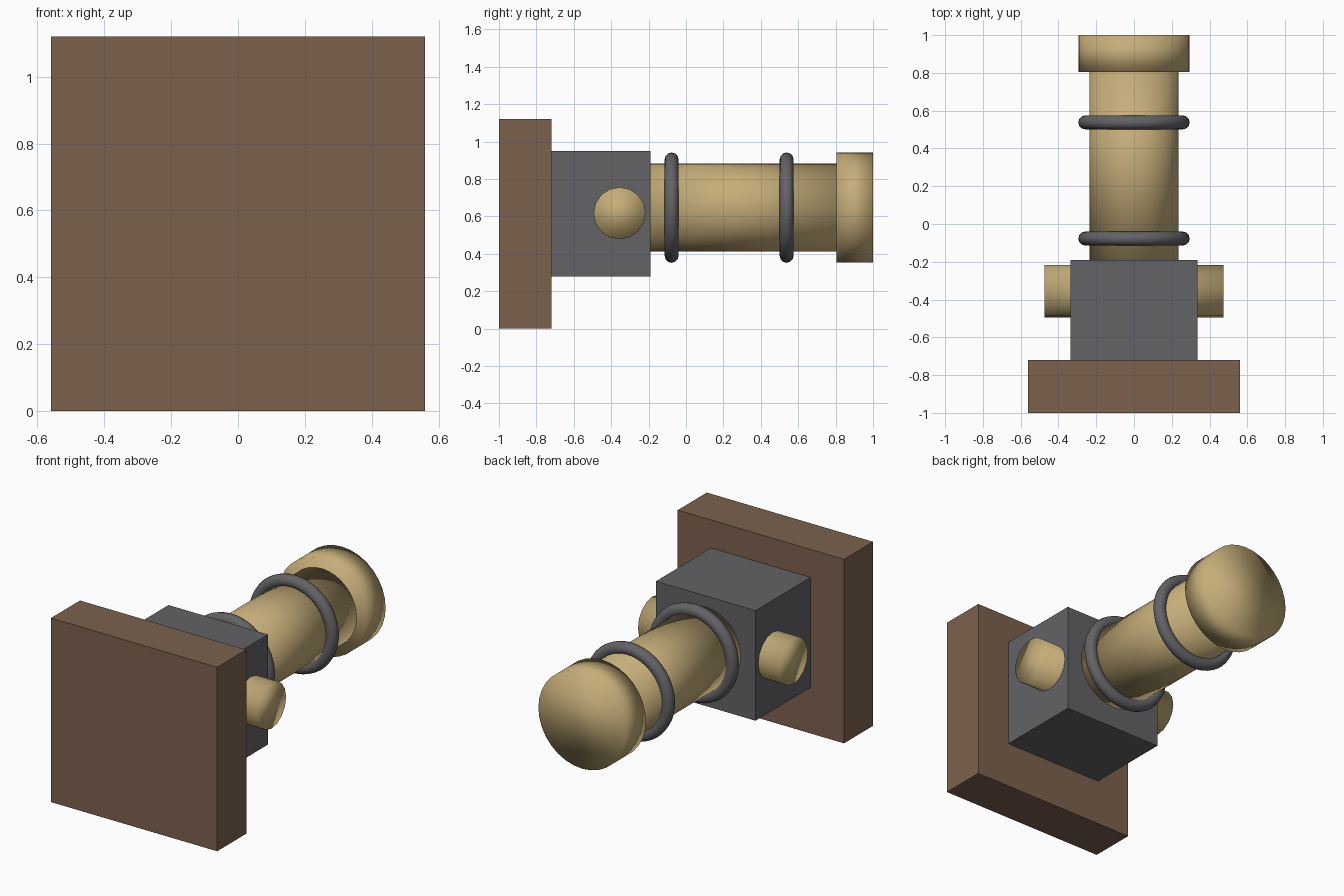
import bpy
from math import pi

# Remove the default cube
if "Cube" in bpy.data.objects:
    bpy.data.objects.remove(bpy.data.objects["Cube"], do_unlink=True)


def material(name, rgb):
    mat = bpy.data.materials.new(name)
    mat.use_nodes = True
    mat.diffuse_color = (*rgb, 1)
    mat.node_tree.nodes["Principled BSDF"].inputs["Base Color"].default_value = (*rgb, 1)
    return mat


wood = material("brown wood", (0.20, 0.12, 0.075))
iron = material("dark grey metal", (0.125, 0.125, 0.135))
brass = material("brass", (0.56, 0.42, 0.19))


def finish(name, mat, smooth=False):
    ob = bpy.context.object
    ob.name = name
    ob.data.materials.append(mat)
    if smooth:
        bpy.ops.object.shade_smooth()
    return ob


def box(name, mat, size, centre):
    bpy.ops.mesh.primitive_cube_add(size=1, location=centre)
    ob = finish(name, mat)
    ob.scale = size
    bpy.ops.object.transform_apply(location=False, rotation=False, scale=True)


def rod(name, radius, length, centre, rotation, sides):
    bpy.ops.mesh.primitive_cylinder_add(vertices=sides, radius=radius, depth=length,
                                        location=centre, rotation=rotation)
    finish(name, brass, smooth=True)


AXIS_Z = 0.647
ALONG_Y = (pi / 2, 0, 0)
ALONG_X = (0, pi / 2, 0)

# Wall plate and housing block
box("wall_plate", wood, (1.12, 0.28, 1.12), (0, -0.86, 0.56))
box("housing", iron, (0.67, 0.53, 0.67), (0, -0.455, 0.615))

# Cross pin through the housing
rod("cross_pin", 0.139, 0.95, (0, -0.355, 0.617), ALONG_X, 16)

# Main tube and its end cap
rod("tube", 0.235, 1.0, (0, 0.31, AXIS_Z), ALONG_Y, 32)
rod("end_cap", 0.294, 0.195, (0, 0.9025, AXIS_Z), ALONG_Y, 32)

# Rings around the tube
for name, y in (("inner_ring", -0.077), ("outer_ring", 0.538)):
    bpy.ops.mesh.primitive_torus_add(major_radius=0.258, minor_radius=0.037,
                                     major_segments=48, minor_segments=12,
                                     location=(0, y, AXIS_Z), rotation=ALONG_Y)
    finish(name, iron, smooth=True)
